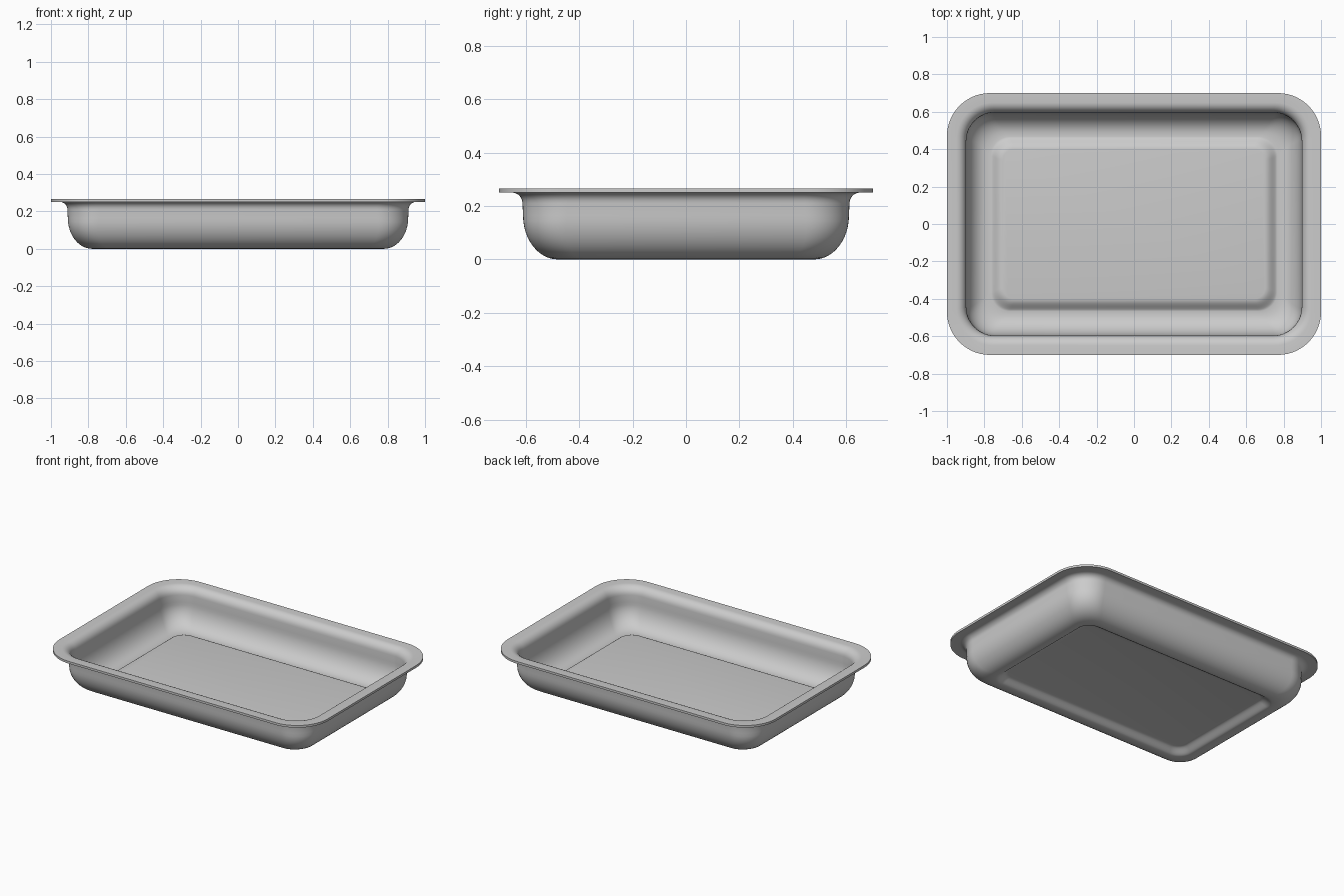
import bpy, bmesh
from math import sin, cos, pi

if "Cube" in bpy.data.objects:
    bpy.data.objects.remove(bpy.data.objects["Cube"])

HX, HY, RIM_Z, THICK = 1.0, 0.7, 0.25, 0.015
SEG = 14  # segments per rounded corner


def ring(bm, inset, z, r):
    """Rounded rectangle of vertices, counter-clockwise."""
    cx, cy = HX - inset - r, HY - inset - r
    verts = []
    for k, (sx, sy) in enumerate([(1, 1), (-1, 1), (-1, -1), (1, -1)]):
        for i in range(SEG + 1):
            a = (k + i / SEG) * pi / 2
            verts.append(bm.verts.new((sx * cx + r * cos(a), sy * cy + r * sin(a), z)))
    return verts


# Underside profile: (inset from rim edge, height, corner radius)
profile = [(0, RIM_Z, 0.23)]
# fillet from flat rim down to the wall
for i in range(7):
    a = i / 6 * pi / 2
    d = 0.05 + 0.038 * sin(a)
    profile.append((d, RIM_Z - 0.04 * (1 - cos(a)), 0.23 - 0.7 * d))
# wall curving round into the foot
for i in range(13):
    a = i / 12 * pi / 2
    profile.append((0.09 + 0.13 * (1 - cos(a)), 0.165 * (1 - sin(a)), 0.165 - 0.06 * i / 12))
# slope up to the raised floor panel
for i in range(9):
    t = i / 8
    profile.append((0.235 + 0.065 * t, 0.035 * t * t * (3 - 2 * t), 0.1 - 0.04 * t))

# Sheet body from stacked rings, closed with the floor panel
bm = bmesh.new()
rings = [ring(bm, *p) for p in profile]
for a, b in zip(rings, rings[1:]):
    n = len(a)
    for i in range(n):
        j = (i + 1) % n
        bm.faces.new((a[i], a[j], b[j], b[i]))
bm.faces.new(rings[-1])
mesh = bpy.data.meshes.new("tray")
bm.to_mesh(mesh)
bm.free()
tray = bpy.data.objects.new("tray", mesh)
bpy.context.collection.objects.link(tray)

# Metal thickness
solid = tray.modifiers.new("thickness", "SOLIDIFY")
solid.thickness = THICK
solid.offset = 1
bpy.context.view_layer.objects.active = tray
tray.select_set(True)
bpy.ops.object.modifier_apply(modifier=solid.name)
# Keep the rim edge truly vertical
for v in tray.data.vertices:
    if v.co.z > RIM_Z + 0.002 and (abs(v.co.x) > 0.96 or abs(v.co.y) > 0.66):
        v.co.z = RIM_Z + THICK
bpy.ops.object.shade_smooth_by_angle(angle=pi / 5)
